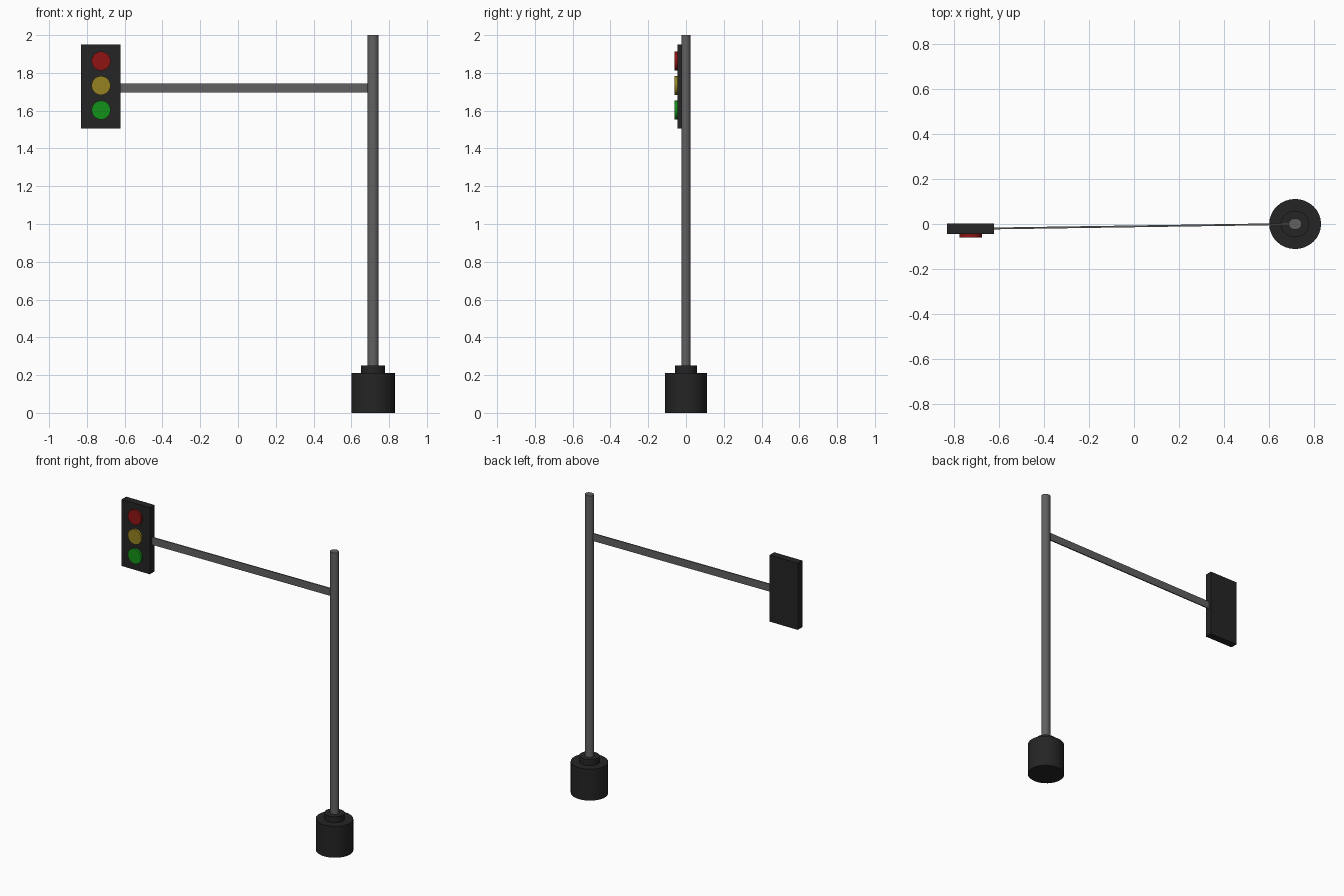
import bpy, math

if "Cube" in bpy.data.objects:
    bpy.data.objects.remove(bpy.data.objects["Cube"])


def paint(ob, name, rgb):
    mat = bpy.data.materials.get(name) or bpy.data.materials.new(name)
    mat.diffuse_color = (*rgb, 1)
    mat.use_nodes = True
    mat.node_tree.nodes["Principled BSDF"].inputs["Base Color"].default_value = mat.diffuse_color
    ob.data.materials.append(mat)


def smooth(ob):
    bpy.context.view_layer.objects.active = ob
    ob.select_set(True)
    bpy.ops.object.shade_smooth_by_angle(angle=math.radians(35))


def upright(name, rx, ry, z0, z1, x=0.715):
    bpy.ops.mesh.primitive_cylinder_add(vertices=32, radius=1, depth=1, location=(x, 0, (z0 + z1) / 2))
    ob = bpy.context.object
    ob.name = name
    ob.scale = (rx, ry, z1 - z0)
    bpy.ops.object.transform_apply(location=False)
    smooth(ob)
    return ob


def box(name, loc, size, turn=0):
    bpy.ops.mesh.primitive_cube_add(size=1, location=loc, rotation=(0, 0, turn))
    ob = bpy.context.object
    ob.name = name
    ob.scale = size
    return ob


BLACK, GREY = (0.018, 0.018, 0.018), (0.12, 0.12, 0.12)

# Base, collar and pole
paint(upright("base", 0.115, 0.111, 0, 0.21), "black", BLACK)
paint(upright("collar", 0.063, 0.059, 0.21, 0.25), "black", BLACK)
paint(upright("pole", 0.029, 0.025, 0.25, 2.0), "grey", GREY)

# Thin arm, angled slightly forward to the lamp housing
x0, y0, x1, y1 = -0.64, -0.02, 0.70, 0.0
arm = box("arm", ((x0 + x1) / 2, (y0 + y1) / 2, 1.72),
          (math.hypot(x1 - x0, y1 - y0), 0.008, 0.05), math.atan2(y1 - y0, x1 - x0))
paint(arm, "grey", GREY)

# Lamp housing
housing = box("lamp_housing", (-0.726, -0.021, 1.728), (0.208, 0.048, 0.446))
paint(housing, "black", BLACK)

# Three lamps
for name, z, rgb in (("red", 1.863, (0.28, 0.007, 0.007)),
                     ("yellow", 1.733, (0.30, 0.22, 0.015)),
                     ("green", 1.603, (0.007, 0.28, 0.01))):
    bpy.ops.mesh.primitive_cylinder_add(vertices=32, radius=0.05, depth=0.025,
                                        location=(-0.725, -0.0475, z),
                                        rotation=(math.pi / 2, 0, 0))
    lamp = bpy.context.object
    lamp.name = name + "_lamp"
    smooth(lamp)
    paint(lamp, name, rgb)
